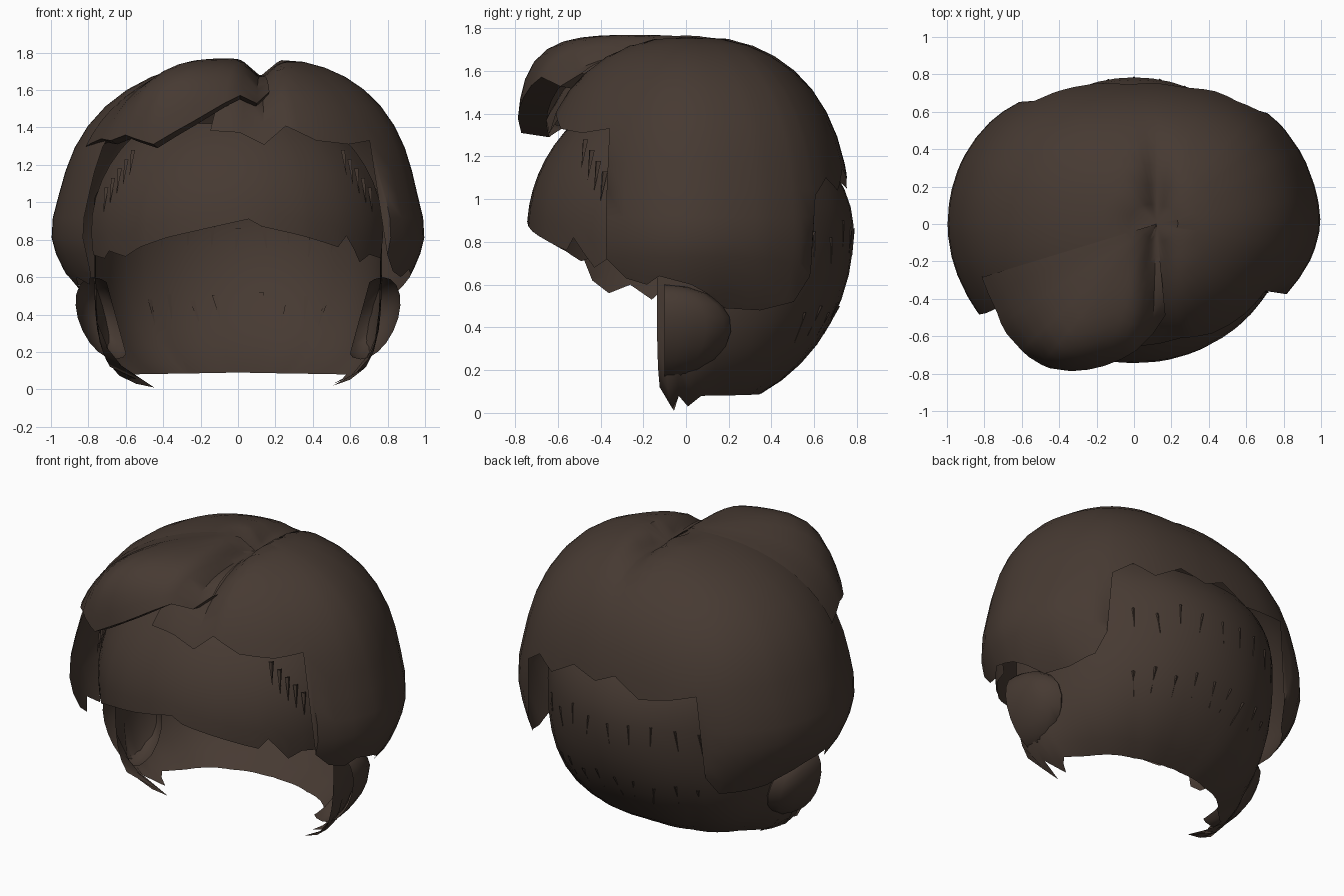
import bpy, bmesh, math, random
from mathutils import Vector

if "Cube" in bpy.data.objects:
    bpy.data.objects.remove(bpy.data.objects["Cube"])

random.seed(3)
ZC = 0.85
mat = bpy.data.materials.new("dark_brown_hair")
mat.diffuse_color = (0.062, 0.042, 0.032, 1)
mat.use_nodes = True
mat.node_tree.nodes["Principled BSDF"].inputs["Base Color"].default_value = mat.diffuse_color


def lerp(pts, t):
    """Piecewise-linear lookup; a plain number is a constant."""
    if not isinstance(pts, list):
        return pts
    if t <= pts[0][0]:
        return pts[0][1]
    for (a, u), (b, v) in zip(pts, pts[1:]):
        if t <= b:
            return u + (v - u) * (t - a) / (b - a)
    return pts[-1][1]


def finish(name, bm):
    me = bpy.data.meshes.new(name)
    bm.to_mesh(me)
    bm.free()
    ob = bpy.data.objects.new(name, me)
    bpy.context.collection.objects.link(ob)
    me.materials.append(mat)
    bpy.ops.object.select_all(action='DESELECT')
    ob.select_set(True)
    bpy.context.view_layer.objects.active = ob
    bpy.ops.object.shade_smooth_by_angle(angle=math.radians(40))
    return ob


def dome_point(az, phi, a, b, up, down, n, apex_x=0.0, hn=2):
    """Point on a superellipsoid; az 0 = front, 90 = +x; phi 0 = top."""
    s, c = max(math.sin(phi), 0), math.cos(phi)
    k = (s ** n + abs(c) ** n) ** (-1 / n)
    r, z = s * k, c * k
    t = math.radians(az)
    q = r * (abs(math.sin(t)) ** hn + abs(math.cos(t)) ** hn) ** (-1 / hn)
    x = a * q * math.sin(t) + apex_x * (1 - min(r, 1))
    return Vector((x, -b * q * math.cos(t), ZC + z * (up if z > 0 else down)))


def phi_at(z, up, down, n):
    rel = (z - ZC) / (up if z > ZC else down)
    rel = max(-1, min(1, rel))
    return math.atan2((1 - abs(rel) ** n) ** (1 / n), rel)


def part_line(p):
    """Valley of the hair parting."""
    f = max(0, min(1, (0.55 - p.y) / 0.45))
    p.z -= 0.095 * f * math.exp(-((p.x - 0.12) / 0.07) ** 2)


def shell(name, top, bottom, a, b, up, down, n, rows=13, step=7, apex_x=0.0,
          groove=False, curl=0, hn=2, shared=False, flare=0):
    """Sheet of hair between a top height and a jagged bottom edge."""
    lo, hi = bottom[0][0], bottom[-1][0]
    azs = {q[0] for q in bottom}
    count = int((hi - lo) / step)
    for i in range(1, count):
        t = lo + (hi - lo) * i / count
        if min(abs(t - q) for q in azs) > 2.5:
            azs.add(t)
    deepest = max(phi_at(q[1], up, lerp(down, q[0]), lerp(n, q[0])) for q in bottom)
    bm = bmesh.new()
    cols = []
    for az in sorted(azs):
        nn, bb, aa, dn = (lerp(v, az) for v in (n, b, a, down))
        p0 = phi_at(lerp(top, az), up, dn, nn)
        p1 = phi_at(lerp(bottom, az), up, dn, nn)
        col = []
        for j in range(rows + 1):
            # shared rings keep the surface even where the edge jumps
            phi = p0 + ((deepest if shared else p1) - p0) * j / rows
            p = dome_point(az, min(phi, p1), aa, bb, up, dn, nn, apex_x, lerp(hn, az))
            p.x *= 1 + flare * math.exp(-((p.z - 0.84) / 0.17) ** 2)
            if groove:
                part_line(p)
            col.append(bm.verts.new(p))
        if curl:
            col.append(bm.verts.new((p.x * (1 - curl * 0.3), p.y * (1 - curl), p.z - 0.02)))
        cols.append(col)
    for c0, c1 in zip(cols, cols[1:]):
        for j in range(len(c0) - 1):
            bm.faces.new((c0[j], c0[j + 1], c1[j + 1], c1[j]))
    bmesh.ops.remove_doubles(bm, verts=bm.verts, dist=0.0005)
    return finish(name, bm)


# Main cap: short over the brow, long over the sides, cut higher at the back
shell("main_hair", 1.77,
      [(-12, 1.38), (0, 1.38), (18, 1.41), (30, 1.33), (45, 1.31), (58, 1.33),
       (60, 0.72), (67, 0.63), (75, 0.6), (80, 0.64), (92, 0.6), (98, 0.56),
       (106, 0.49), (120, 0.48), (132, 0.52), (137, 0.64), (139, 1.02), (146, 1.1),
       (154, 1.04), (164, 1.14), (174, 1.09), (182, 1.15), (192, 1.05), (203, 1.08),
       (213, 1.12), (216, 0.62), (222, 0.5), (245, 0.5), (262, 0.6), (275, 0.62),
       (283, 0.53), (290, 0.6), (298, 0.56), (303, 0.62), (305, 0.72)],
      [(56, 0.9), (75, 0.94), (90, 0.96)],
      [(80, 0.75), (140, 0.77), (220, 0.77), (270, 0.75), (305, 0.83)], 0.92,
      [(60, 0.62), (110, 0.6), (135, 0.78), (220, 0.78), (250, 0.6), (300, 0.65)], 2.35,
      apex_x=0.12, groove=True, shared=True, rows=16, flare=0.04,
      hn=[(95, 2), (135, 2.35), (225, 2.35), (270, 2.1), (305, 2.1)])

# Swept lobe overhanging the brow on one side of the parting
shell("swept_front_lobe", 1.77,
      [(-68, 1.3), (-56, 1.34), (-48, 1.33), (-40, 1.36), (-28, 1.31), (-15, 1.43),
       (0, 1.58), (11, 1.65)],
      0.97, [(-68, 0.83), (-56, 0.93), (-45, 0.92), (-25, 0.87), (0, 0.75), (11, 0.67)],
      0.92, 0.85,
      [(-68, 2.35), (-56, 2.6), (-45, 3.2), (-25, 5.6), (0, 4.4), (11, 3.3)],
      step=5, apex_x=0.12, groove=True, curl=0.17)

# Forehead fringe
shell("forehead_fringe", 1.42,
      [(-73, 0.72), (-62, 0.7), (-58, 0.74), (-48, 0.71), (-40, 0.76), (-28, 0.81),
       (-15, 0.85), (4, 0.91), (9, 0.87), (25, 0.82), (41, 0.76), (45, 0.82),
       (54, 0.68), (60, 0.72), (71, 0.7)],
      0.82, 0.745, 0.72, 0.85, 2.0, rows=8)

# Nape: bowl at the lower back with pointed tips at its front corners
SIDE_N = [(80, 5.5), (92, 4.5), (105, 3.2), (140, 2.3), (170, 2.0), (190, 2.0),
          (220, 2.3), (255, 3.2), (268, 4.5), (280, 5.5)]
shell("nape_hair", [(80, 0.95), (130, 1.2), (230, 1.2), (280, 0.95)],
      [(80, 0.12), (83, 0.02), (87, 0.08), (91, 0.03), (97, 0.08), (140, 0.085),
       (180, 0.09), (220, 0.085), (263, 0.08), (269, 0.03), (273, 0.08), (277, 0.01),
       (280, 0.12)],
      [(100, 0.77), (130, 0.79), (230, 0.79), (260, 0.77)], 0.785, 0.6, 0.85, SIDE_N,
      rows=12)

# Cupped locks around the ears, open to the front
for side, label in ((-1, "left"), (1, "right")):
    bm = bmesh.new()
    bmesh.ops.create_uvsphere(bm, u_segments=14, v_segments=10, radius=1)
    for co, no in (((0, 0, 0), (0, -1, 0)), ((-0.45, 0, 0), (-1, 0, 0))):
        bmesh.ops.bisect_plane(bm, geom=bm.verts[:] + bm.edges[:] + bm.faces[:],
                               plane_co=co, plane_no=no, clear_outer=True)
    for v in bm.verts:
        x, y, z = v.co
        v.co = (side * (0.715 + 0.145 * x + 0.06 * z), -0.1 + 0.31 * y * (1 + 0.1 * z),
                0.38 + 0.22 * z)
    finish(label + "_ear_lock", bm)


# Loose pointed strands
def strands(name, items):
    bm = bmesh.new()
    for base, tip, w in items:
        base, tip = Vector(base), Vector(tip)
        side = Vector((-base.y, base.x, 0)).normalized() * w
        out = Vector((base.x, base.y, 0)).normalized() * w
        r = [bm.verts.new(base + d) for d in (side, -side, out)]
        t = bm.verts.new(tip)
        for i in range(3):
            bm.faces.new((r[i], r[(i + 1) % 3], t))
    finish(name, bm)


nape = []
for az in range(140, 225, 10):
    n = lerp(SIDE_N, az)
    for z, length in ((0.48, 0.14), (0.85, 0.13)):
        z += random.uniform(-0.03, 0.05)
        p = dome_point(az, phi_at(z, 0.6, 0.85, n), 0.785, 0.775, 0.6, 0.85, n)
        q = dome_point(az + random.uniform(-2, 2), phi_at(z - length, 0.6, 0.85, n),
                       0.79, 0.785, 0.6, 0.85, n)
        nape.append((p, q, 0.015))
strands("nape_strands", nape)

temple = []
for side in (-1, 1):
    for i in range(5):
        x, z = 0.56 + 0.035 * i, 1.28 - 0.05 * i
        y = -0.47 + 0.03 * i
        temple.append(((side * x, y, z), (side * (x + 0.02), y - 0.02, z - 0.14), 0.016))
strands("temple_strands", temple)
